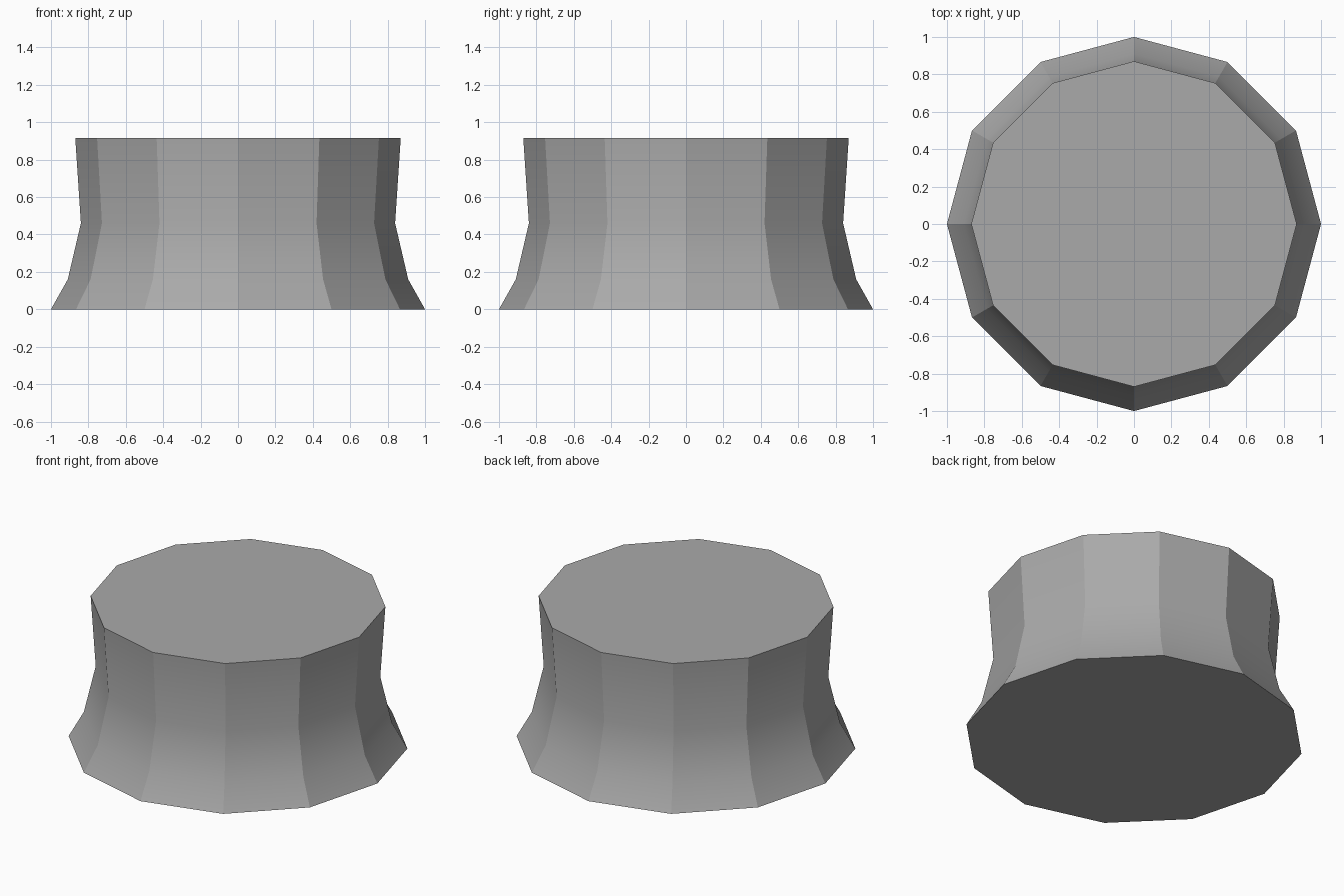
import bpy, bmesh, math

if "Cube" in bpy.data.objects:
    bpy.data.objects.remove(bpy.data.objects["Cube"], do_unlink=True)

SIDES = 12
# (radius, height) from the flared foot to the rim
PROFILE = [(1.0, 0.0), (0.91, 0.16), (0.84, 0.46), (0.87, 0.915)]

grey = bpy.data.materials.new("stone grey")
grey.use_nodes = True
colour = (0.4, 0.4, 0.4, 1.0)
grey.diffuse_color = colour
grey.node_tree.nodes["Principled BSDF"].inputs["Base Color"].default_value = colour

# Twelve-sided flared pedestal: stacked rings with flat caps
bm = bmesh.new()
rings = []
for radius, height in PROFILE:
    angles = [math.tau * i / SIDES for i in range(SIDES)]
    rings.append([bm.verts.new((radius * math.cos(a), radius * math.sin(a), height))
                  for a in angles])
for low, high in zip(rings, rings[1:]):
    for i in range(SIDES):
        j = (i + 1) % SIDES
        bm.faces.new((low[i], low[j], high[j], high[i]))
bm.faces.new(rings[0][::-1])
bm.faces.new(rings[-1])

mesh = bpy.data.meshes.new("pedestal")
bm.to_mesh(mesh)
bm.free()
mesh.materials.append(grey)
pedestal = bpy.data.objects.new("pedestal", mesh)
bpy.context.collection.objects.link(pedestal)

# Smooth up the curved profile, crisp between the twelve sides
bpy.ops.object.select_all(action="DESELECT")
pedestal.select_set(True)
bpy.context.view_layer.objects.active = pedestal
bpy.ops.object.shade_smooth_by_angle(angle=math.radians(21))
